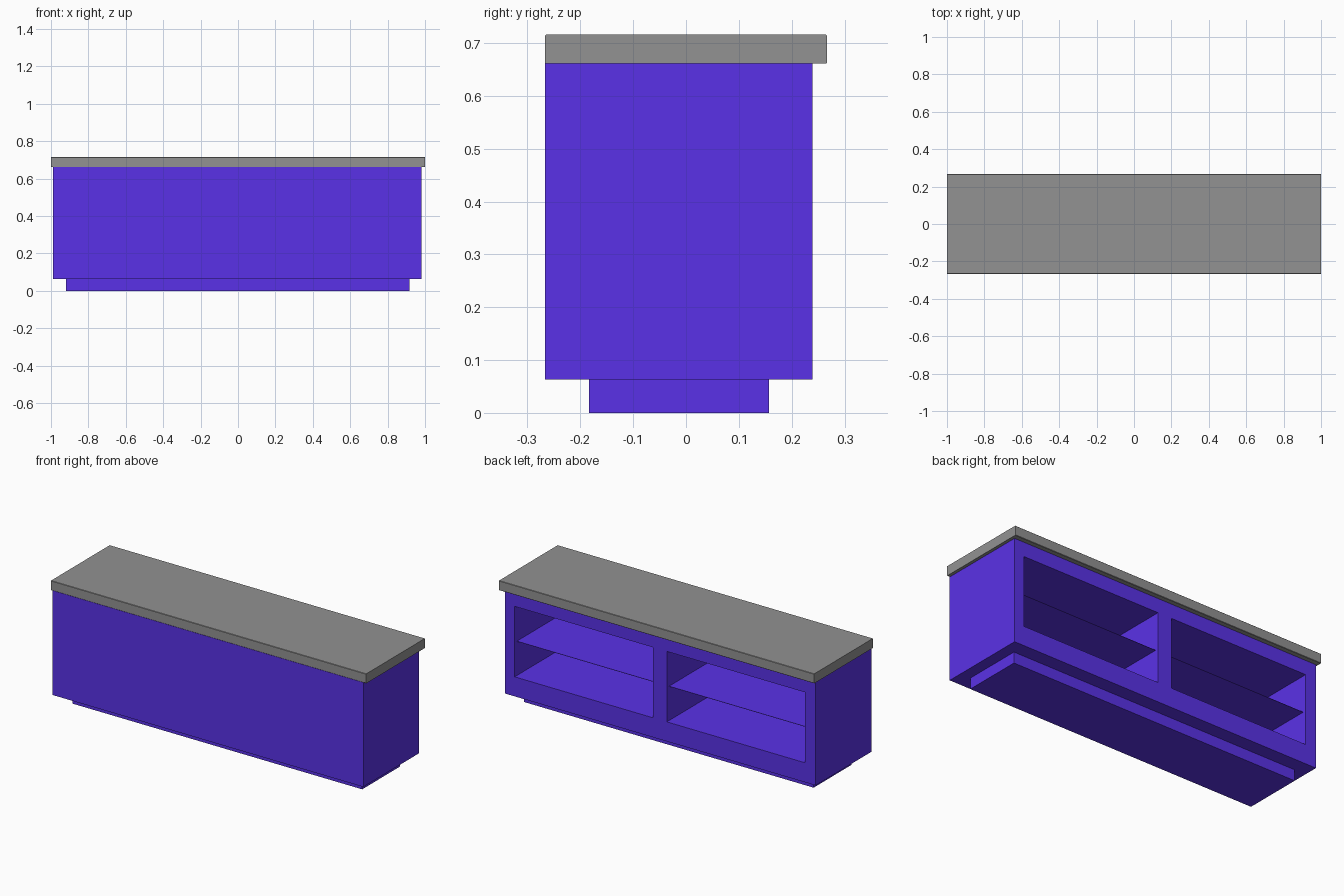
import bpy
import bmesh

if "Cube" in bpy.data.objects:
    bpy.data.objects.remove(bpy.data.objects["Cube"])

def material(name, rgb):
    m = bpy.data.materials.new(name)
    m.diffuse_color = (*rgb, 1)
    m.use_nodes = True
    m.node_tree.nodes["Principled BSDF"].inputs["Base Color"].default_value = m.diffuse_color
    return m

purple = material("purple", (0.105, 0.032, 0.82))
grey = material("grey", (0.287, 0.287, 0.287))

def box(name, x, y, z, mat):
    """Box given by its (min, max) range on each axis."""
    verts = [(a, b, c) for a in x for b in y for c in z]
    faces = [(0, 1, 3, 2), (4, 6, 7, 5), (0, 4, 5, 1),
             (2, 3, 7, 6), (0, 2, 6, 4), (1, 5, 7, 3)]
    me = bpy.data.meshes.new(name)
    me.from_pydata(verts, [], faces)
    me.materials.append(mat)
    ob = bpy.data.objects.new(name, me)
    bpy.context.collection.objects.link(ob)
    return ob

# Recessed plinth and cabinet body
BACK, DEPTH = 0.239, -0.20
box("plinth", (-0.92, 0.917), (-0.184, 0.157), (0, 0.063), purple)
body = box("cabinet_body", (-0.99, 0.982), (-0.267, BACK), (0.063, 0.662), purple)

# Two open compartments in the back, each with a thin, slightly recessed shelf
for side, xr in (("left", (0.043, 0.92)), ("right", (-0.923, -0.046))):
    cutter = box(side + "_compartment_cutter", xr, (DEPTH, BACK + 0.05), (0.175, 0.579), purple)
    mod = body.modifiers.new("compartment", 'BOOLEAN')
    mod.operation = 'DIFFERENCE'
    mod.solver = 'EXACT'
    mod.object = cutter
    bpy.context.view_layer.objects.active = body
    bpy.ops.object.modifier_apply(modifier=mod.name)
    bpy.data.objects.remove(cutter)
    box(side + "_shelf", xr, (DEPTH, BACK - 0.02), (0.370, 0.372), purple)

# Worktop overhanging at the back, with its long edges slightly eased
top = box("worktop", (-1, 1), (-0.267, 0.267), (0.661, 0.716), grey)
bm = bmesh.new()
bm.from_mesh(top.data)
long_edges = [e for e in bm.edges if abs(e.verts[0].co.x - e.verts[1].co.x) > 1]
bmesh.ops.bevel(bm, geom=long_edges, offset=0.002, segments=1, affect='EDGES')
bm.to_mesh(top.data)
bm.free()
